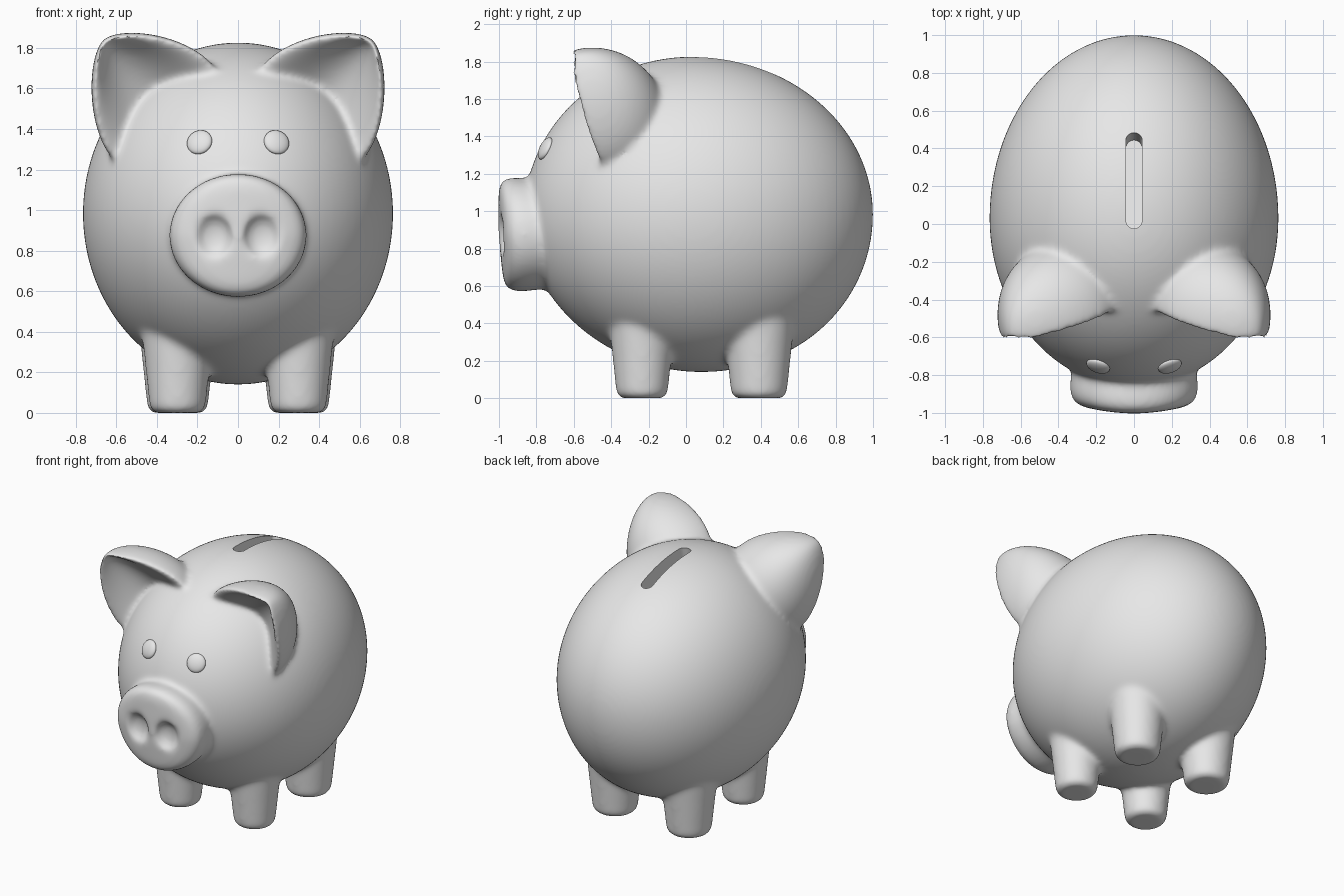
import bpy, bmesh
from math import pi, sin, cos, radians
from mathutils import Matrix, Vector

if "Cube" in bpy.data.objects:
    bpy.data.objects.remove(bpy.data.objects["Cube"])

GREY = (0.8, 0.8, 0.8, 1)
mat = bpy.data.materials.new("pale grey")
mat.use_nodes = True
mat.diffuse_color = GREY
mat.node_tree.nodes["Principled BSDF"].inputs["Base Color"].default_value = GREY

# Egg-shaped body: half-width, front length, rear length, half-height
CENTRE = Vector((0, 0.03, 0.983))
HALF_X, FRONT, REAR, HALF_Z = 0.765, 0.895, 0.97, 0.843


def make_object(name, bm):
    bmesh.ops.recalc_face_normals(bm, faces=bm.faces)
    mesh = bpy.data.meshes.new(name)
    bm.to_mesh(mesh)
    bm.free()
    mesh.materials.append(mat)
    obj = bpy.data.objects.new(name, mesh)
    bpy.context.collection.objects.link(obj)
    return obj


def loft(bm, rings):
    """Skin closed rings of points and cap both ends."""
    loops = [[bm.verts.new(p) for p in ring] for ring in rings]
    n = len(loops[0])
    for a, b in zip(loops, loops[1:]):
        for i in range(n):
            j = (i + 1) % n
            bm.faces.new((a[i], a[j], b[j], b[i]))
    bm.faces.new(loops[0])
    bm.faces.new(loops[-1])


def ellipsoid(bm, centre, radii, turn=Matrix()):
    m = Matrix.Translation(centre) @ turn @ Matrix.Diagonal((*radii, 1))
    return bmesh.ops.create_uvsphere(bm, u_segments=96, v_segments=64, radius=1, matrix=m)["verts"]


def circle(count):
    return [(cos(2 * pi * i / count), sin(2 * pi * i / count)) for i in range(count)]


def add_body(bm):
    for v in ellipsoid(bm, (0, 0, 0), (1, 1, 1)):
        x, y, z = v.co
        sag = 0.05 * max(0, -z) ** 2
        v.co = CENTRE + Vector((x * HALF_X, y * (REAR if y > 0 else FRONT) + sag, z * HALF_Z))


def add_snout(bm):
    """Oval tube whose face curves back at the sides and leans back below."""
    profile = [(-0.6, 0.97), (-0.8, 0.96), (-0.87, 0.99), (-0.91, 1.0), (-0.945, 0.995),
               (-0.97, 0.97), (-0.988, 0.92), (-0.998, 0.84), (-1.002, 0.7), (-1.003, 0.4),
               (-1.003, 0.05)]
    rings = []
    for y, s in profile:
        ring = []
        for c, d in circle(72):
            x, z = 0.339 * s * c, 0.304 * s * d
            ring.append((x, y + 0.45 * x * x + 0.1 * max(0, -z), 0.875 + z))
        rings.append(ring)
    loft(bm, rings)


def add_leg(bm, side, y, foot):
    profile = [(0, foot - 0.03), (0.006, foot - 0.014), (0.03, foot), (0.6, foot + 0.06)]
    loft(bm, [[(side * 0.298 + r * c, y + r * s, z) for c, s in circle(48)] for z, r in profile])


def add_ear(bm, side):
    """Cupped leaf: domed at the back, scooped at the front, with a soft rim."""
    base = Vector((0.38, -0.472, 1.495))
    along = Vector((0.59, -0.345, 0.72))
    across = Vector((-0.743, -0.015, 0.669))
    back = Vector((0.202, 0.946, 0.246))
    length, steps, rings = 0.465, 28, []
    arc = [(cos(pi * i / steps), sin(pi * i / steps)) for i in range(steps + 1)]
    section = arc + [(-c, 0.4 * s ** 4) for c, s in arc[1:-1]]
    for k in range(-8, 30):
        t = min(k / 29, 0.995)
        grow = max(t, 0)
        width = 0.34 * (1 - grow ** 1.6) ** 0.7
        depth = 0.37 * (1 - grow ** 2) ** 0.5
        ring = []
        for w, n in section:
            p = base + along * (length * t) + across * (w * width) + back * (n * depth)
            ring.append((side * p.x, p.y, p.z))
        rings.append(ring)
    loft(bm, rings)


# Body, snout, legs and ears, later fused into one skin
bm = bmesh.new()
add_body(bm)
add_snout(bm)
for side in (1, -1):
    add_leg(bm, side, -0.235, 0.138)
    add_leg(bm, side, 0.39, 0.15)
    add_ear(bm, side)
pig = make_object("pig_body", bm)

# Nostril cutter
bm = bmesh.new()
for side in (1, -1):
    ellipsoid(bm, (side * 0.12, -1.0, 0.87), (0.09, 0.062, 0.108))
nostrils = make_object("nostril_cutter", bm)

# Coin slot cutter: round-ended bar, leaning with the back
bm = bmesh.new()
outline = []
for i in range(32):
    a = 2 * pi * (i + 0.5) / 32
    outline.append((0.043 * cos(a), 0.043 * sin(a) + (0.215 if sin(a) > 0 else -0.215)))
tilt = Matrix.Translation((0, 0.235, 1.8)) @ Matrix.Rotation(radians(-13), 4, "X")
loft(bm, [[tilt @ Vector((x, y, z)) for x, y in outline] for z in (-0.19, 0.2)])
slot = make_object("slot_cutter", bm)


def fuse():
    m = pig.modifiers.new("fuse", "REMESH")
    m.mode, m.voxel_size = "VOXEL", 0.013


def cut(cutter):
    m = pig.modifiers.new("cut", "BOOLEAN")
    m.operation, m.solver, m.object = "DIFFERENCE", "EXACT", cutter
    cutter.hide_render = True


# Fuse, carve, soften the joints, then cut the crisp slot
fuse()
cut(nostrils)
fuse()
soften = pig.modifiers.new("soften", "SMOOTH")
soften.factor, soften.iterations = 0.5, 24
cut(slot)


def select_only(obj):
    bpy.ops.object.select_all(action="DESELECT")
    obj.select_set(True)
    bpy.context.view_layer.objects.active = obj


select_only(pig)
bpy.ops.object.convert(target="MESH")
bpy.ops.object.shade_smooth_by_angle(angle=radians(50))
for cutter in (nostrils, slot):
    bpy.data.objects.remove(cutter)

# Eyes: flattened beads lying on the face
for side, name in ((1, "left_eye"), (-1, "right_eye")):
    x, z = side * 0.19, 1.335
    dz = z - CENTRE.z
    y = CENTRE.y - FRONT * (1 - (x / HALF_X) ** 2 - (dz / HALF_Z) ** 2) ** 0.5
    normal = Vector((x / HALF_X ** 2, (y - CENTRE.y) / FRONT ** 2, dz / HALF_Z ** 2))
    turn = normal.to_track_quat("Z", "Y").to_matrix().to_4x4()
    bm = bmesh.new()
    ellipsoid(bm, (x, y, z), (0.064, 0.064, 0.026), turn)
    eye = make_object(name, bm)
    select_only(eye)
    bpy.ops.object.shade_smooth()
